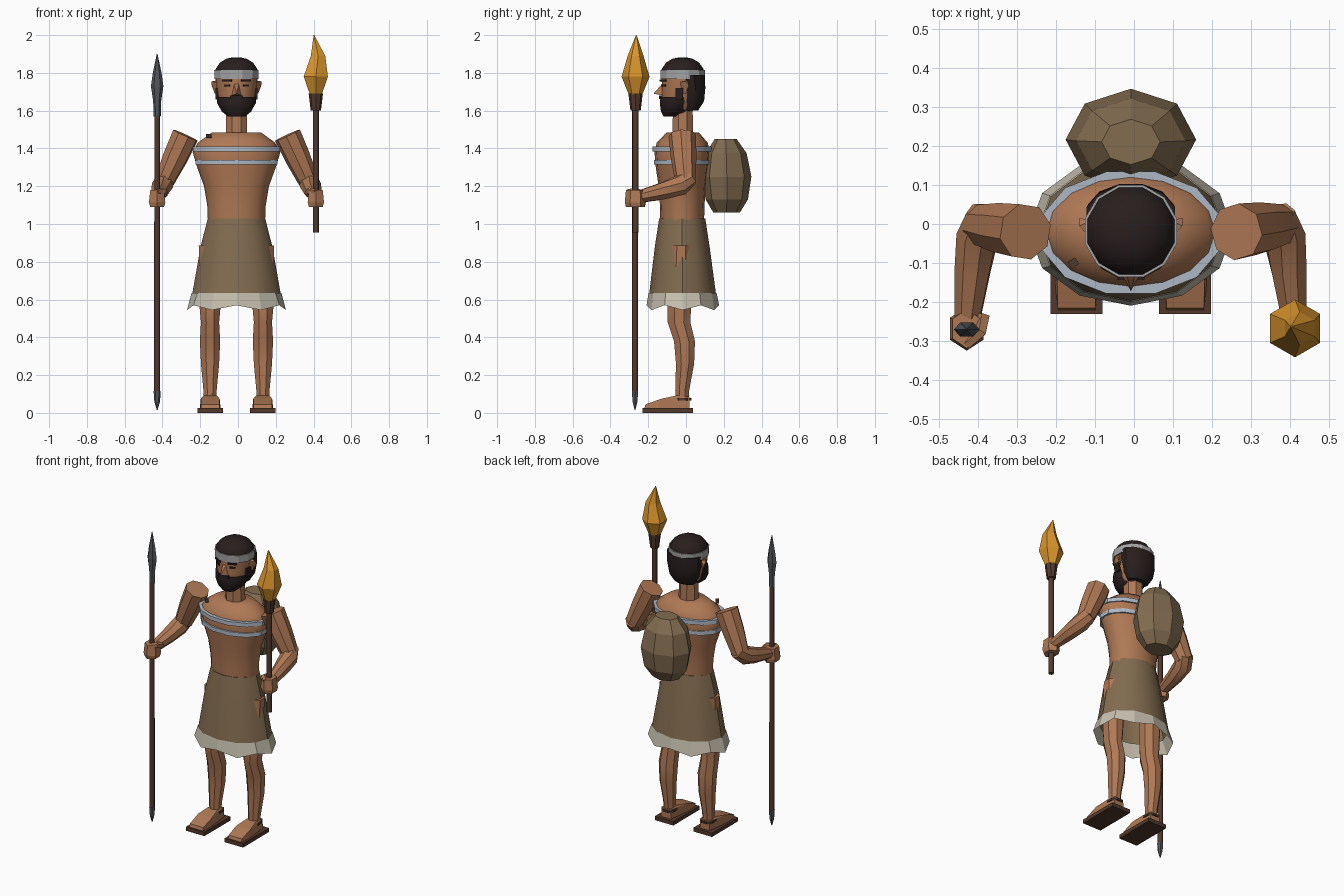
import bpy, bmesh, math
from mathutils import Vector

CX = -0.008  # centre line of the body


def material(name, rgb):
    m = bpy.data.materials.new(name)
    m.diffuse_color = (*rgb, 1)
    return m


SKIN = material("skin", (0.43, 0.19, 0.09))
HIDE = material("hide_cloth", (0.225, 0.15, 0.08))
FUR = material("pale_fur", (0.57, 0.53, 0.43))
WOOD = material("dark_wood", (0.085, 0.04, 0.025))
FLAME = material("flame_orange", (0.70, 0.30, 0.025))
HAIR = material("black_hair", (0.022, 0.013, 0.013))
STONE = material("grey_stone", (0.085, 0.09, 0.10))
PAINT = material("body_paint", (0.42, 0.48, 0.56))
CLOTH = material("headband_grey", (0.38, 0.38, 0.39))


def finish(name, bm, mat, smooth=0):
    bmesh.ops.recalc_face_normals(bm, faces=bm.faces)
    me = bpy.data.meshes.new(name)
    bm.to_mesh(me)
    bm.free()
    me.materials.append(mat)
    ob = bpy.data.objects.new(name, me)
    bpy.context.collection.objects.link(ob)
    if smooth:
        bpy.ops.object.select_all(action='DESELECT')
        ob.select_set(True)
        bpy.context.view_layer.objects.active = ob
        bpy.ops.object.shade_smooth_by_angle(angle=math.radians(smooth))
    return ob


def skin_rings(name, rings, mat, smooth=0, caps=True):
    bm = bmesh.new()
    loops = [[bm.verts.new(p) for p in r] for r in rings]
    n = len(loops[0])
    for a, b in zip(loops, loops[1:]):
        for i in range(n):
            j = (i + 1) % n
            bm.faces.new((a[i], a[j], b[j], b[i]))
    if caps:
        bm.faces.new(loops[0][::-1])
        bm.faces.new(loops[-1])
    return finish(name, bm, mat, smooth)


def ring(x, y, z, rx, ry, n, phase=0.0, wave=0.0):
    return [Vector((x + rx * math.cos(2 * math.pi * (i + phase) / n),
                    y + ry * math.sin(2 * math.pi * (i + phase) / n),
                    z + (wave if i % 2 else -wave))) for i in range(n)]


def loft(name, rows, mat, n=12, phase=0.0, smooth=0, caps=True):
    """Stacked horizontal rings, rows of (x, y, z, rx, ry)."""
    return skin_rings(name, [ring(*r, n, phase) for r in rows], mat, smooth, caps)


def limb(name, pts, radii, mat, n=8, smooth=35):
    """Tube through a bent path."""
    pts = [Vector(p) for p in pts]
    rings = []
    for i, p in enumerate(pts):
        t = (pts[min(i + 1, len(pts) - 1)] - pts[max(i - 1, 0)]).normalized()
        side = t.cross(Vector((0.3, 0.5, 1))).normalized()
        up = side.cross(t)
        rings.append([p + radii[i] * (side * math.cos(a) + up * math.sin(a))
                      for a in (2 * math.pi * k / n for k in range(n))])
    return skin_rings(name, rings, mat, smooth)


def hull(name, pts, mat):
    bm = bmesh.new()
    for p in pts:
        bm.verts.new(p)
    bmesh.ops.convex_hull(bm, input=bm.verts)
    return finish(name, bm, mat)


def box(name, c, size, mat, turn=0.0):
    bm = bmesh.new()
    bmesh.ops.create_cube(bm, size=1)
    for v in bm.verts:
        v.co = Vector(v.co[k] * size[k] for k in range(3))
    ob = finish(name, bm, mat)
    ob.location = c
    ob.rotation_euler.z = turn
    return ob


# torso and neck
loft("torso", [(CX, -.02, .98, .15, .115), (CX, -.02, 1.10, .155, .118),
               (CX, -.02, 1.20, .172, .125), (CX, -.02, 1.30, .208, .14),
               (CX, -.02, 1.38, .232, .147), (CX, -.02, 1.43, .205, .135),
               (CX, -.017, 1.485, .13, .085)], SKIN, 16, smooth=50)
loft("neck", [(CX, -.017, 1.46, .062, .06), (CX, -.017, 1.62, .058, .056)],
     SKIN, 8, .5, 30)

# painted chest bands
for z, r in ((1.327, .226), (1.398, .238)):
    loft("chest_band", [(CX, -.022, z - .013, r, r * .68),
                        (CX, -.022, z + .013, r, r * .68)], PAINT, 12, .5, 35)

# skirt with a ragged fur hem
loft("skirt", [(CX, -.02, 1.03, .152, .122), (CX, -.02, .88, .19, .145),
               (CX, -.018, .62, .236, .178)], HIDE, 12, smooth=35, caps=False)
hem = [ring(CX, -.018, .635, .238, .18, 12),
       ring(CX, -.017, .557, .262, .192, 12, wave=.013),
       ring(CX, -.018, .63, .225, .168, 12)]
skin_rings("fur_hem", hem, FUR, 20, caps=False)
loft("skirt_waist", [(CX, -.02, 1.015, .15, .12), (CX, -.02, 1.03, .152, .122)], HIDE)

# head, face, hair
HY = -.018
loft("head", [(CX, -.04, 1.58, .05, .06), (CX, -.03, 1.63, .09, .10),
              (CX, HY, 1.69, .106, .112), (CX, HY, 1.80, .116, .116)],
     SKIN, 12, .5, 40)
loft("hair_top", [(CX, HY, 1.78, .117, .118), (CX, HY, 1.82, .115, .115),
                  (CX, HY, 1.855, .09, .09), (CX, HY, 1.875, .055, .055),
                  (CX, HY, 1.882, .02, .02)], HAIR, 12, .5, 40)
loft("hair_back", [(CX, .025, 1.60, .07, .04), (CX, .03, 1.65, .10, .068),
                   (CX, .03, 1.72, .114, .075), (CX, .022, 1.79, .117, .08)],
     HAIR, 12, .5, 40)
loft("beard", [(CX, -.075, 1.568, .045, .045), (CX, -.06, 1.595, .08, .075),
               (CX, -.05, 1.64, .106, .092), (CX, -.045, 1.672, .108, .093)],
     HAIR, 12, .5, 40)
loft("headband", [(CX, HY, 1.768, .121, .121), (CX, HY, 1.815, .122, .122)],
     CLOTH, 12, .5)
hull("nose", [(CX - .013, -.12, 1.75), (CX + .013, -.12, 1.75),
              (CX - .028, -.12, 1.68), (CX + .028, -.12, 1.68),
              (CX, -.172, 1.69)], SKIN)
box("moustache", (CX, -.135, 1.672), (.07, .015, .018), HAIR)
for s in (-1, 1):
    box("eye", (CX + s * .05, -.117, 1.733), (.035, .009, .012), HAIR, s * .52)
    box("brow", (CX + s * .05, -.12, 1.76), (.055, .014, .012), HAIR, s * .52)
    box("sideburn", (CX + s * .104, -.035, 1.69), (.016, .04, .06), HAIR)
    hull("ear", [(CX + s * .10, -.04, 1.75), (CX + s * .10, .01, 1.76),
                 (CX + s * .10, -.02, 1.69), (CX + s * .132, -.005, 1.755),
                 (CX + s * .132, .015, 1.735), (CX + s * .115, 0, 1.69)], SKIN)

# arms, hands, legs, sandals
for s in (-1, 1):
    def X(v):
        return CX + s * v

    limb("upper_arm", [(X(.27), -.02, 1.47), (X(.325), -.012, 1.35),
                       (X(.382), -.003, 1.225)], (.073, .068, .054), SKIN)
    limb("forearm", [(X(.372), .018, 1.25), (X(.392), -.03, 1.205),
                     (X(.405), -.12, 1.175), (X(.418), -.245, 1.145)],
         (.05, .056, .048, .034), SKIN)
    loft("fist", [(X(.42), -.268, 1.09, .042, .05), (X(.42), -.268, 1.115, .05, .056),
                  (X(.42), -.268, 1.18, .042, .05)], SKIN, 6, .5)
    limb("thumb", [(X(.38), -.235, 1.16), (X(.385), -.275, 1.175),
                   (X(.42), -.31, 1.17)], (.02, .018, .014), SKIN, 5)
    loft("leg", [(X(.14), -.02, .07, .036, .038), (X(.14), -.02, .12, .038, .04),
                 (X(.14), -.005, .26, .052, .052), (X(.14), -.008, .38, .058, .06),
                 (X(.14), -.037, .48, .052, .065), (X(.14), -.035, .56, .06, .067),
                 (X(.137), -.025, .885, .068, .06)], SKIN, 8, .5, 35)
    box("sandal_sole", (X(.139), -.096, .0125), (.133, .268, .025), WOOD)
    hull("foot", [(X(.139 + e * w), y, z) for e in (-1, 1) for w, y, z in
                  ((.036, .018, .025), (.032, .018, .085), (.034, -.05, .092),
                   (.05, -.13, .075), (.055, -.15, .025), (.048, -.215, .045),
                   (.048, -.22, .025))], SKIN)
    loft("sandal_strap", [(X(.139), -.02, .066, .047, .052),
                          (X(.139), -.02, .078, .047, .052)], WOOD, 8, .5)

# backpack bundle and shoulder toggle
loft("backpack", [(CX, .215, 1.06, .09, .07), (CX, .216, 1.13, .145, .112),
                  (CX, .216, 1.25, .167, .13), (CX, .213, 1.375, .14, .108),
                  (CX, .21, 1.45, .075, .058)], HIDE, 8)
box("shoulder_toggle", (-.155, -.10, 1.465), (.022, .02, .022), WOOD, .6)

# spear
SX, SY = -.428, -.27
loft("spear_shaft", [(SX, SY, .10, .016, .016), (SX, SY, 1.58, .015, .015)],
     WOOD, 8, smooth=50)
loft("spear_butt", [(SX, SY, .015, .002, .002), (SX, SY, .06, .015, .015),
                    (SX, SY, .115, .019, .019)], STONE, 6)
loft("spear_head", [(SX, SY, 1.57, .019, .017), (SX, SY, 1.65, .021, .017),
                    (SX, SY, 1.73, .033, .021), (SX, SY, 1.80, .023, .015),
                    (SX, SY, 1.90, .002, .002)], STONE, 6)

# torch
TX, TY = .412, -.267
loft("torch_handle", [(TX, TY, .955, .016, .016), (TX, TY, 1.61, .016, .016)],
     WOOD, 8, smooth=50)
loft("torch_cup", [(TX, TY, 1.60, .027, .027), (TX, TY, 1.69, .038, .038)], WOOD, 8)
flame = [ring(TX, TY, 1.685, .036, .036, 6, .5),
         ring(TX, TY, 1.78, .074, .074, 6, .5),
         ring(TX + .012, TY, 1.89, .044, .042, 6, .5),
         ring(TX - .01, TY + .004, 2.0, .002, .002, 6, .5)]
skin_rings("torch_flame", flame, FLAME)
